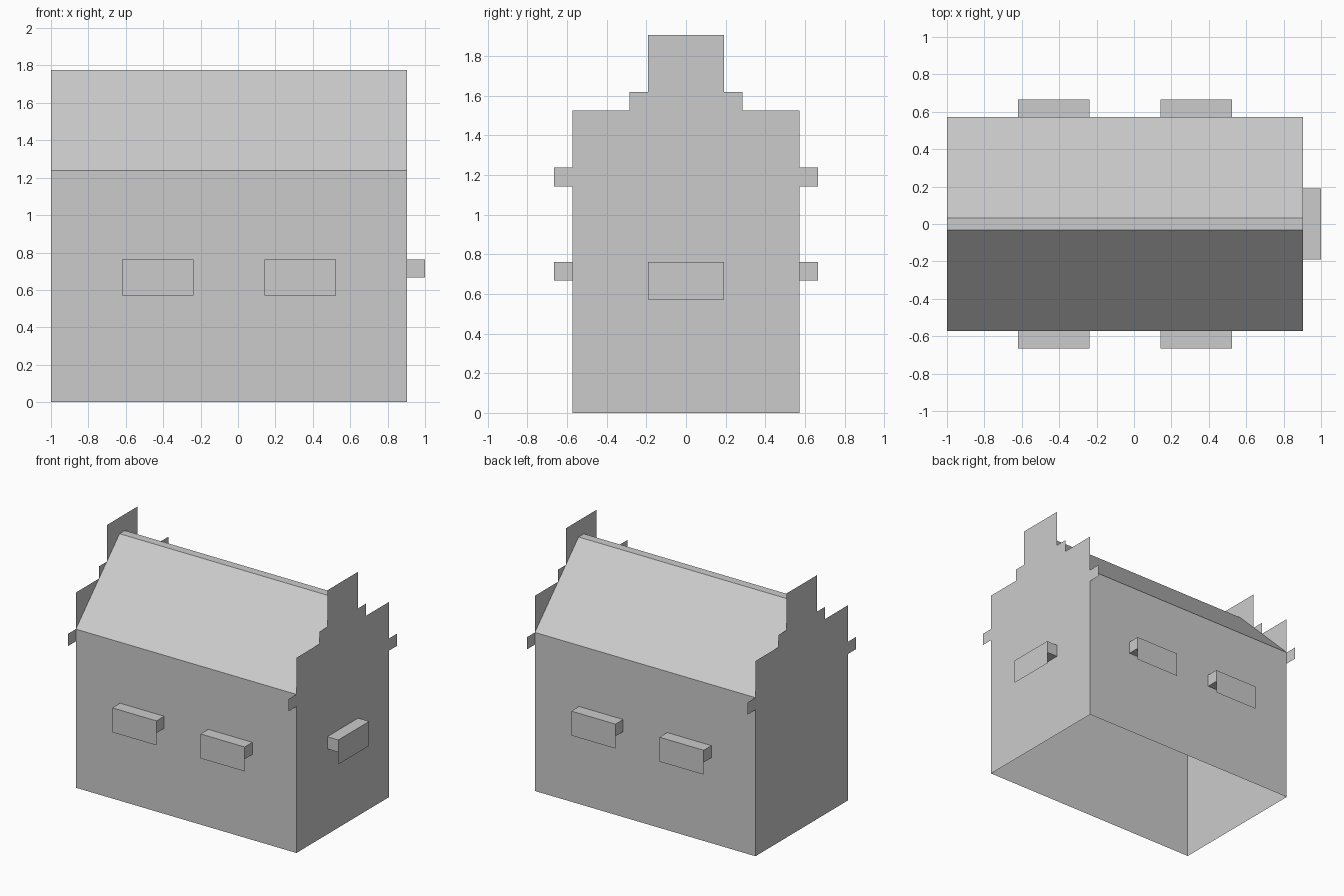
import bpy
import math
from mathutils import Matrix, Vector

cube = bpy.data.objects.get("Cube")
if cube:
    bpy.data.objects.remove(cube, do_unlink=True)

U = 2 / 21                 # one building block
X0, X1 = -1.0, 1 - U       # end walls
HALF = 6 * U               # half depth of the house
EAVE = 13 * U
RUN = 8 * U * math.sqrt(0.5)   # 45 degree roof panel
RIDGE_Y, RIDGE_Z = HALF - RUN, EAVE + RUN
MID = (X0 + X1) / 2

stone = bpy.data.materials.new("plain_grey")
stone.use_nodes = True
grey = (0.6, 0.6, 0.6, 1)
stone.diffuse_color = grey
stone.node_tree.nodes["Principled BSDF"].inputs["Base Color"].default_value = grey


def make(name, verts, faces):
    mesh = bpy.data.meshes.new(name)
    mesh.from_pydata(verts, [], faces)
    mesh.materials.append(stone)
    obj = bpy.data.objects.new(name, mesh)
    bpy.context.collection.objects.link(obj)
    return obj


def long_panel(name, start, end):
    """Sheet running the length of the house between two (y, z) points."""
    make(name, [(X0, *start), (X1, *start), (X1, *end), (X0, *end)], [(0, 1, 2, 3)])


# Long walls, roof slopes and flat ridge
long_panel("front_wall", (-HALF, 0), (-HALF, EAVE))
long_panel("front_roof", (-HALF, EAVE), (-RIDGE_Y, RIDGE_Z))
long_panel("ridge", (-RIDGE_Y, RIDGE_Z), (RIDGE_Y, RIDGE_Z))
long_panel("back_roof", (RIDGE_Y, RIDGE_Z), (HALF, EAVE))
long_panel("back_wall", (HALF, EAVE), (HALF, 0))

# Stepped gable sheets with a small tab at each eave, in blocks (y, z)
half_outline = [(6, 0), (6, 12), (7, 12), (7, 13), (6, 13), (6, 16),
                (3, 16), (3, 17), (2, 17), (2, 20)]
outline = half_outline + [(-y, z) for y, z in reversed(half_outline)]
for name, x, ring in (("left_gable", X1, outline), ("right_gable", X0, outline[::-1])):
    make(name, [(x, y * U, z * U) for y, z in ring], [tuple(range(len(ring)))])


def awning(name, place, turn):
    """Shallow box on the wall whose front sheet hangs below it."""
    w, d, top, low, hang = 2 * U, U, 8 * U, 7 * U, 6 * U
    verts = [(x, y, z) for z in (low, top) for x, y in ((-w, 0), (w, 0), (w, -d), (-w, -d))]
    verts += [(-w, -d, hang), (w, -d, hang)]
    faces = [(4, 7, 6, 5), (0, 1, 2, 3), (1, 5, 6, 2), (0, 3, 7, 4),
             (3, 2, 6, 7), (8, 9, 2, 3)]
    matrix = Matrix.Translation(place) @ Matrix.Rotation(turn, 4, "Z")
    make(name, [matrix @ Vector(v) for v in verts], faces)


# Two awnings on each long wall, one on the left end
for side, offset in (("left", 4 * U), ("right", -4 * U)):
    awning("front_awning_" + side, (MID + offset, -HALF, 0), 0)
    awning("back_awning_" + side, (MID + offset, HALF, 0), math.pi)
awning("end_awning", (X1, 0, 0), math.pi / 2)
